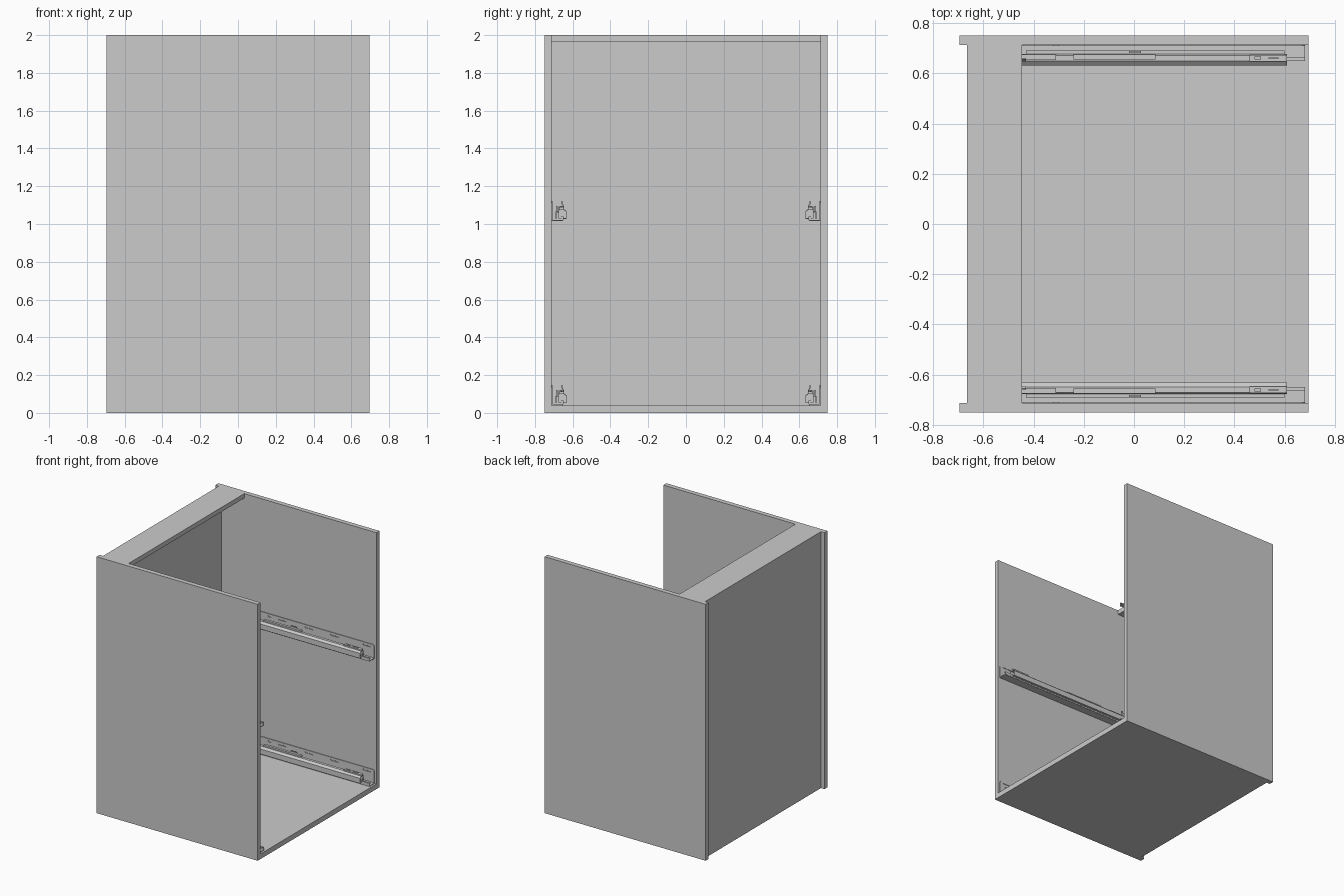
import bpy, bmesh, math

if "Cube" in bpy.data.objects:
    bpy.data.objects.remove(bpy.data.objects["Cube"])


def finish(bm, name):
    bmesh.ops.recalc_face_normals(bm, faces=bm.faces)
    me = bpy.data.meshes.new(name)
    bm.to_mesh(me)
    bm.free()
    ob = bpy.data.objects.new(name, me)
    bpy.context.collection.objects.link(ob)
    return ob


def box(name, x, y, z):
    bm = bmesh.new()
    bmesh.ops.create_cube(bm, size=1)
    for v in bm.verts:
        v.co = [(a[0] + a[1]) / 2 + c * (a[1] - a[0]) for a, c in zip((x, y, z), v.co)]
    return finish(bm, name)


def sheet(name, pts, x0, x1, side, z, t=0.005):
    """Folded sheet metal: open (y, z) path given thickness t, run along x."""
    n, offs = len(pts), []
    for i, p in enumerate(pts):
        dirs = []
        for a, b in ((i - 1, i), (i, i + 1)):
            if a >= 0 and b < n:
                dy, dz = pts[b][0] - pts[a][0], pts[b][1] - pts[a][1]
                l = math.hypot(dy, dz)
                dirs.append((-dz / l, dy / l))
        ny, nz = sum(d[0] for d in dirs), sum(d[1] for d in dirs)
        k = t * len(dirs) / (ny * ny + nz * nz)
        offs.append((p[0] + ny * k, p[1] + nz * k))
    bm = bmesh.new()
    rings = [[[bm.verts.new((x, side * q[0], z + q[1])) for q in row]
              for row in (pts, offs)] for x in (x0, x1)]
    (a, b), (c, d) = rings
    for i in range(n - 1):
        bm.faces.new((a[i], a[i + 1], c[i + 1], c[i]))
        bm.faces.new((b[i], b[i + 1], d[i + 1], d[i]))
        bm.faces.new((a[i], a[i + 1], b[i + 1], b[i]))
        bm.faces.new((c[i], c[i + 1], d[i + 1], d[i]))
    for i in (0, n - 1):
        bm.faces.new((a[i], c[i], d[i], b[i]))
    return finish(bm, name)


def plate(name, outline, slots, y0, y1, z):
    """Upright plate in x-z with rounded slots (x, z, half length, radius)."""
    loops = [outline]
    for sx, sz, h, r in slots:
        loops.append([(sx + (h if math.cos(a) > 0 else -h) + r * math.cos(a), sz + r * math.sin(a))
                      for a in [(k + 0.5) * math.pi / 6 for k in range(12)]])
    bm = bmesh.new()
    edges = []
    for lp in loops:
        vs = [bm.verts.new((p[0], y0, z + p[1])) for p in lp]
        edges += [bm.edges.new((vs[i - 1], vs[i])) for i in range(len(vs))]
    bmesh.ops.triangle_fill(bm, edges=edges, use_beauty=True)
    ext = bmesh.ops.extrude_face_region(bm, geom=bm.faces[:])
    for v in ext["geom"]:
        if isinstance(v, bmesh.types.BMVert):
            v.co.y = y1
    return finish(bm, name)


def span(side, a, b):
    return tuple(sorted((side * a, side * b)))


# Carcass panels
for side, tag in ((-1, "front"), (1, "rear")):
    box(tag + "_side_panel", (-0.695, 0.695), span(side, 0.713, 0.75), (0, 2))
box("bottom_panel", (-0.665, 0.695), (-0.713, 0.713), (0, 0.04))
box("back_panel", (-0.665, -0.643), (-0.713, 0.713), (0.04, 1.965))
box("top_stretcher", (-0.665, -0.445), (-0.713, 0.713), (1.965, 2))


def runner(side, z, tag):
    # Fixed bracket: slotted wall plate and floor flange
    outline = [(-0.445, 0), (0.68, 0), (0.68, 0.095), (0.67, 0.107), (-0.3, 0.107),
               (-0.32, 0.085), (-0.445, 0.085)]
    slots = [(x, 0.088, 0.012, 0.006) for x in
             (-0.22, -0.13, -0.09, 0.1, 0.14, 0.32, 0.36, 0.6, 0.635)]
    plate("bracket_wall" + tag, outline, slots, side * 0.708, side * 0.713, z)
    box("bracket_floor" + tag, (-0.445, 0.68), span(side, 0.65, 0.708), (z, z + 0.006))
    sheet("bracket_lip" + tag, [(0.652, 0.006), (0.652, 0.022), (0.662, 0.022)],
          -0.445, 0.68, side, z, 0.003)
    # Middle guide rail
    sheet("middle_rail" + tag, [(0.69, 0.012), (0.69, 0.05), (0.672, 0.05), (0.672, 0.018),
                                (0.66, 0.018)], -0.43, 0.6, side, z, 0.004)
    # Sliding drawer rail, folded over the guide
    sheet("drawer_rail" + tag, [(0.652, 0.012), (0.632, 0.012), (0.632, 0.052), (0.648, 0.066),
                                (0.67, 0.066), (0.676, 0.056), (0.676, 0.035)],
          -0.445, 0.61, side, z, -0.004)
    # Rear hook that catches the drawer back
    sheet("rear_hook" + tag, [(0.652, 0.064), (0.652, 0.08), (0.66, 0.092), (0.66, 0.108)],
          -0.445, -0.43, side, z, 0.006)
    box("rear_stop" + tag, (-0.445, -0.31), span(side, 0.652, 0.674), (z + 0.06, z + 0.072))
    # Soft-close damper housing and roller peg
    box("damper" + tag, (-0.24, 0.085), span(side, 0.655, 0.675), (z + 0.06, z + 0.078))
    box("guide_peg" + tag, (-0.02, 0.028), span(side, 0.68, 0.688), (z + 0.05, z + 0.08))
    # Front latch with release tabs
    box("latch" + tag, (0.46, 0.61), span(side, 0.646, 0.672), (z + 0.06, z + 0.074))
    box("latch_button" + tag, (0.48, 0.505), span(side, 0.654, 0.666), (z + 0.074, z + 0.08))
    box("latch_tab" + tag, (0.535, 0.575), span(side, 0.656, 0.663), (z + 0.074, z + 0.08))


# Two pairs of drawer runners
for level, z in (("lower", 0.04), ("upper", 1.015)):
    for side, tag in ((-1, "front"), (1, "rear")):
        runner(side, z, "_" + level + "_" + tag)
